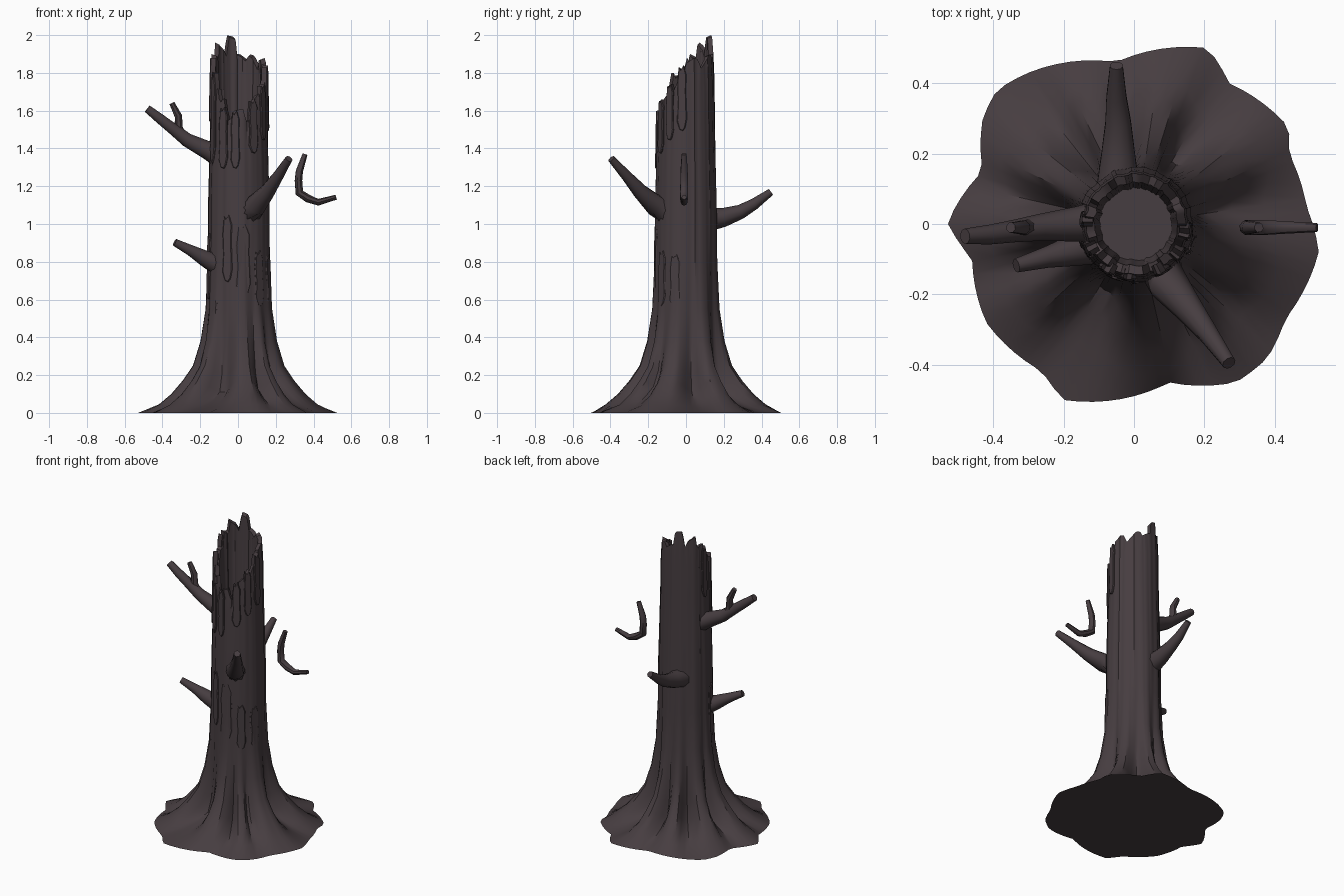
import bpy, bmesh, math, random
from mathutils import Vector

random.seed(4)
N = 84
bark = bpy.data.materials.new("dark bark")
bark.diffuse_color = (0.062, 0.047, 0.052, 1)


def finish(bm, name, angle=35):
    bmesh.ops.recalc_face_normals(bm, faces=bm.faces)
    me = bpy.data.meshes.new(name)
    bm.to_mesh(me)
    bm.free()
    ob = bpy.data.objects.new(name, me)
    bpy.context.collection.objects.link(ob)
    me.materials.append(bark)
    bpy.ops.object.select_all(action='DESELECT')
    ob.select_set(True)
    bpy.context.view_layer.objects.active = ob
    bpy.ops.object.shade_smooth_by_angle(angle=math.radians(angle))
    return ob


def loft(bm, rings, caps=True):
    rows = [[bm.verts.new(p) for p in r] for r in rings]
    n = len(rows[0])
    for a, b in zip(rows, rows[1:]):
        for i in range(n):
            j = (i + 1) % n
            bm.faces.new((a[i], a[j], b[j], b[i]))
    if caps:
        bm.faces.new(rows[0])
        bm.faces.new(rows[-1])


def around(table, deg):
    """Interpolate a sorted (angle, value) table round the circle."""
    pts = [(table[-1][0] - 360, table[-1][1])] + table + [(table[0][0] + 360, table[0][1])]
    for (a, u), (b, v) in zip(pts, pts[1:]):
        if a <= deg <= b:
            return u + (v - u) * (deg - a) / max(b - a, 1e-6)


def polar(r, deg, z):
    t = math.radians(deg)
    return (0.005 + r * math.cos(t), r * math.sin(t), z)


# Ground skirt outline as seen from the top
edge = [(.21, .5), (.27, .4), (.44, .275), (.44, .2), (.49, .05), (.525, -.08), (.43, -.27),
        (.38, -.38), (.29, -.45), (.1, -.45), (-.2, -.5), (-.26, -.42), (-.42, -.28),
        (-.46, -.1), (-.53, 0.003), (-.43, .15), (-.43, .3), (-.39, .38), (-.3, .43), (-.05, .46)]
outline = sorted((math.degrees(math.atan2(y, x)), math.hypot(x, y)) for x, y in edge)

# Roots: direction and half width in degrees
roots = [(-20, 24), (-84, 22), (-142, 18), (-176, 16), (148, 18), (110, 15), (78, 15), (32, 18), (-52, 12)]


def ridge(deg):
    best = 0
    for a, w in roots:
        d = abs((deg - a + 180) % 360 - 180) / w
        t = max(0, min(1, 1.25 - d))
        best = max(best, t * t * (3 - 2 * t))
    return best


# Broken rim heights: shards with notches
rim = [(-172, 1.80), (-160, 1.80), (-157, 1.70), (-140, 1.72), (-136, 1.64), (-122, 1.67), (-118, 1.54),
       (-106, 1.56), (-102, 1.60), (-80, 1.61), (-75, 1.54), (-60, 1.56), (-56, 1.66), (-42, 1.69),
       (-38, 1.65), (-22, 1.73), (-18, 1.76), (-4, 1.79), (0, 1.85), (18, 1.88), (28, 1.87), (33, 1.82),
       (50, 1.87), (55, 1.89), (66, 1.90), (72, 1.87), (88, 1.90), (95, 1.90), (99, 1.99), (118, 2.0),
       (123, 1.89), (132, 1.93), (150, 1.96), (155, 1.88), (172, 1.90), (176, 1.81)]

# root radius, root height, valley radius, valley height
rows = [(.425, .045, .37, .03), (.36, .10, .275, .07), (.30, .17, .205, .11), (.245, .25, .183, .2),
        (.205, .38, .172, .35), (.178, .55, .163, .55), (.166, .8, .16, .8), (.163, 1.1, .16, 1.1),
        (.156, 1.35, .154, 1.35)]
angles = [-180 + 360 * i / N for i in range(N)]
rough = [random.uniform(-.003, .003) for _ in angles]

# Trunk with roots, ground skirt and hollow broken top
rings = [[polar(around(outline, a), a, 0) for a in angles]]
rings[0] = [(x - .005, y, z) for x, y, z in rings[0]]
for rr, rz, vr, vz in rows:
    rings.append([polar(vr + (rr - vr) * ridge(a) + q, a, vz + (rz - vz) * ridge(a))
                  for a, q in zip(angles, rough)])
for f, r in ((.4, .151), (.75, .149), (1, .143)):
    rings.append([polar(r + q, a, 1.35 + (around(rim, a) - 1.35) * f) for a, q in zip(angles, rough)])
for f, r in ((.98, .118), (.5, .112), (0, .102)):
    rings.append([polar(r + q, a, 1.45 + (around(rim, a) - 1.45) * f) for a, q in zip(angles, rough)])
bm = bmesh.new()
loft(bm, rings)
finish(bm, "trunk")


# Bark slabs: angle, half width, bottom, top, radius at bottom, radius at top
def slab(bm, a, w, z0, z1, r0, r1, thick=.011):
    shape = [(-.45, 0), (.2, -.02), (.65, .03), (1, .16), (.8, .6), (.9, .85), (.3, 1),
             (-.3, .93), (-.7, .97), (-1, .7), (-.8, .4), (-1, .13)]
    out = []
    for k, s in ((-.02, 1), (thick * .6, 1), (thick, .8)):
        out.append([polar(r0 + (r1 - r0) * v + k, a + w * u * s,
                          z0 + (z1 - z0) * (.5 + (v - .5) * (.9 + .1 * s))) for u, v in shape])
    loft(bm, out)


bm = bmesh.new()
for s in [(-82, 15, .62, 1.0, .161, .156), (-50, 10, .57, .86, .165, .158), (-112, 10, .70, 1.05, .158, .156),
          (-20, 11, .56, .84, .167, .159), (-165, 12, .61, .95, .163, .157), (-140, 9, .36, .62, .18, .163),
          (-152, 9, 1.33, 1.80, .153, .145), (-122, 10, 1.3, 1.62, .154, .149), (-60, 10, 1.38, 1.66, .152, .147),
          (-34, 9, 1.45, 1.74, .151, .146), (-8, 10, 1.5, 1.84, .150, .144), (175, 9, 1.55, 1.88, .149, .142),
          (-97, 9, 1.30, 1.6, .153, .148)]:
    slab(bm, *s)
finish(bm, "bark_slabs", 30)


# Branches: tapered tubes along a path of (x, y, z, radius)
def branch(name, path, sides=10):
    bm = bmesh.new()
    pts = [Vector(p[:3]) for p in path]
    out = []
    for i, p in enumerate(pts):
        d = (pts[min(i + 1, len(pts) - 1)] - pts[max(i - 1, 0)]).normalized()
        u = d.cross(Vector((.3, .9, .1)) if abs(d.y) < .7 else Vector((1, 0, 0))).normalized()
        v = d.cross(u)
        out.append([p + path[i][3] * (u * math.cos(t) + v * math.sin(t))
                    for t in (2 * math.pi * k / sides for k in range(sides))])
    loft(bm, out)
    finish(bm, name, 45)


branch("upper_left_branch", [(-.08, .005, 1.35, .066), (-.16, 0, 1.39, .05), (-.27, -.01, 1.445, .038),
                             (-.34, -.02, 1.50, .032), (-.41, -.03, 1.555, .028), (-.48, -.035, 1.61, .022)])
branch("upper_left_twig", [(-.29, -.01, 1.46, .026), (-.315, -.01, 1.51, .023), (-.315, -.01, 1.57, .021),
                           (-.35, -.01, 1.64, .015)], 8)
branch("lower_left_branch", [(-.09, -.05, .78, .062), (-.17, -.075, .815, .045), (-.25, -.095, .86, .03),
                             (-.335, -.118, .903, .02)])
branch("front_branch", [(.055, -.09, 1.05, .07), (.095, -.165, 1.10, .058), (.155, -.24, 1.17, .042),
                        (.21, -.31, 1.25, .03), (.27, -.395, 1.345, .02)])
branch("back_branch", [(-.045, .10, 1.02, .065), (-.045, .20, 1.035, .05), (-.045, .29, 1.065, .038),
                       (-.05, .36, 1.105, .03), (-.05, .45, 1.17, .019)])
branch("loose_right_twig", [(.52, -.01, 1.142, .013), (.425, -.01, 1.115, .018), (.37, -.01, 1.135, .022),
                            (.325, -.01, 1.165, .023), (.32, -.01, 1.23, .021), (.325, -.01, 1.28, .02),
                            (.355, -.01, 1.37, .014)], 8)
